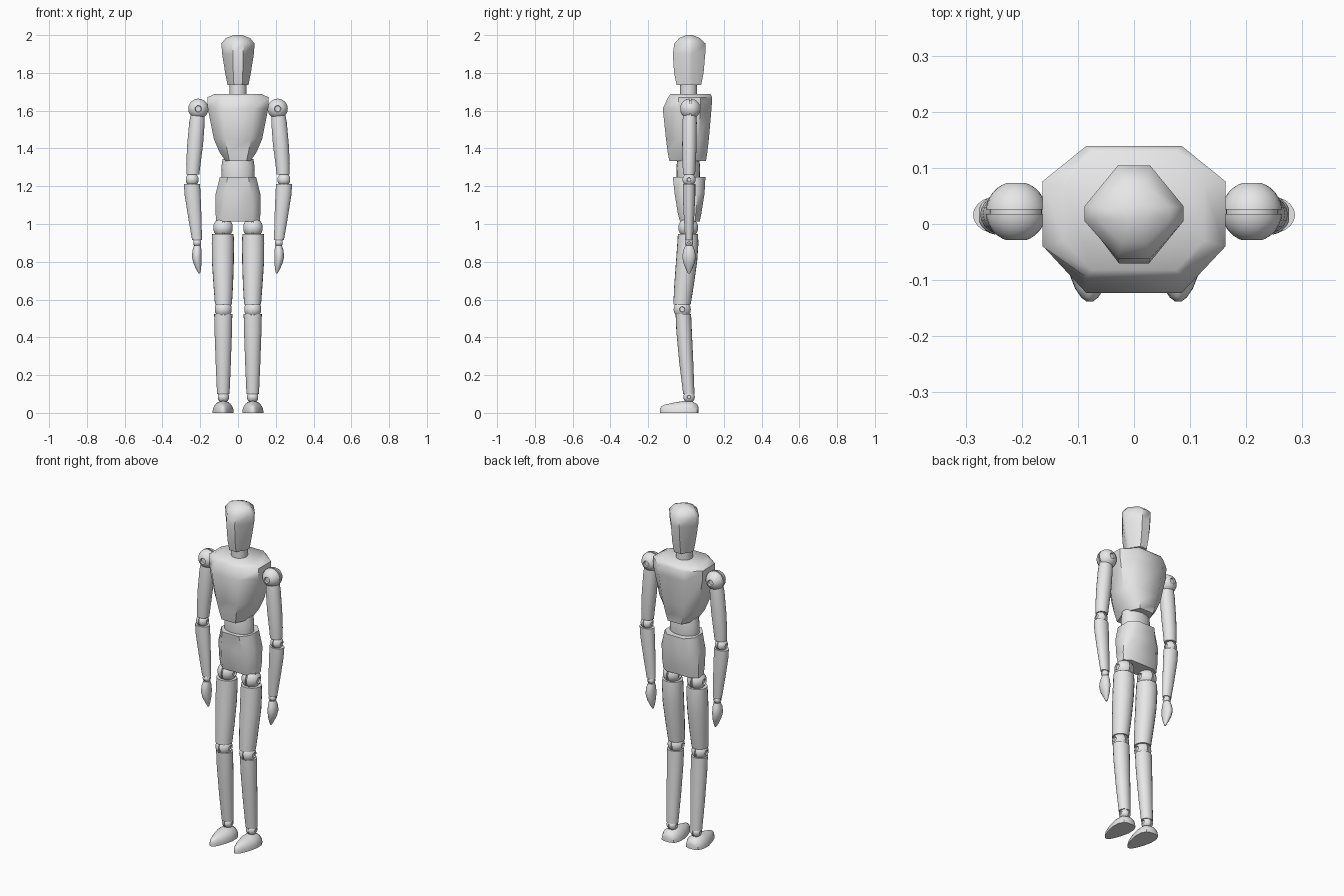
import bpy, bmesh, math
from mathutils import Vector

if "Cube" in bpy.data.objects:
    bpy.data.objects.remove(bpy.data.objects["Cube"])

grey = bpy.data.materials.new("plain grey")
grey.diffuse_color = (0.8, 0.8, 0.8, 1)
grey.use_nodes = True
grey.node_tree.nodes["Principled BSDF"].inputs["Base Color"].default_value = grey.diffuse_color


def finish(name, bm, angle):
    bmesh.ops.recalc_face_normals(bm, faces=bm.faces)
    mesh = bpy.data.meshes.new(name)
    bm.to_mesh(mesh)
    bm.free()
    ob = bpy.data.objects.new(name, mesh)
    bpy.context.collection.objects.link(ob)
    mesh.materials.append(grey)
    bpy.ops.object.select_all(action='DESELECT')
    bpy.context.view_layer.objects.active = ob
    ob.select_set(True)
    bpy.ops.object.shade_smooth_by_angle(angle=math.radians(angle))
    return ob


def loft(name, rings, angle=40):
    """Skin a stack of point rings and cap both ends."""
    bm = bmesh.new()
    rows = [[bm.verts.new(p) for p in ring] for ring in rings]
    n = len(rows[0])
    for a, b in zip(rows, rows[1:]):
        for i in range(n):
            j = (i + 1) % n
            bm.faces.new((a[i], a[j], b[j], b[i]))
    bm.faces.new(rows[0])
    bm.faces.new(rows[-1])
    return finish(name, bm, angle)


def octagon(z, side, corner, y0, y1, ya, yb):
    return [(corner, y0, z), (side, ya, z), (side, yb, z), (corner, y1, z),
            (-corner, y1, z), (-side, yb, z), (-side, ya, z), (-corner, y0, z)]


def oval(z, cx, cy, rx, ry, n=20):
    return [(cx + rx * math.cos(math.tau * i / n), cy + ry * math.sin(math.tau * i / n), z)
            for i in range(n)]


def split_ball(name, center, r, axis, gap=0.004):
    """Ball joint: two caps with recessed pin ends, around a thin tongue."""
    bm = bmesh.new()
    for s in (-1, 1):
        part = bmesh.new()
        bmesh.ops.create_uvsphere(part, u_segments=24, v_segments=14, radius=r)
        for h, d in ((gap, -1), (r * 0.94, 1)):
            res = bmesh.ops.bisect_plane(part, geom=part.verts[:] + part.edges[:] + part.faces[:],
                                         plane_co=(0, 0, h), plane_no=(0, 0, d), clear_outer=True)
            edges = [e for e in res['geom_cut'] if isinstance(e, bmesh.types.BMEdge)]
            cap = bmesh.ops.contextual_create(part, geom=edges)['faces']
        bmesh.ops.recalc_face_normals(part, faces=part.faces)
        bmesh.ops.inset_region(part, faces=cap, thickness=r * 0.05, depth=0)
        for v in {v for f in cap for v in f.verts}:
            v.co.z -= r * 0.15
        for v in part.verts:
            v.co.z *= s
        tmp = bpy.data.meshes.new("half")
        part.to_mesh(tmp)
        part.free()
        bm.from_mesh(tmp)
        bpy.data.meshes.remove(tmp)
    bmesh.ops.create_cone(bm, cap_ends=True, segments=24, radius1=r * 0.86,
                          radius2=r * 0.86, depth=gap * 2)
    q = Vector((0, 0, 1)).rotation_difference(Vector(axis))
    for v in bm.verts:
        v.co = q @ v.co + Vector(center)
    return finish(name, bm, 35)


# head, neck and trunk
loft("head", [octagon(*r) for r in (
    (1.735, .055, .022, -.050, .080, .005, .030),
    (1.80, .068, .025, -.063, .093, .005, .030),
    (1.90, .084, .027, -.070, .102, .005, .032),
    (1.955, .088, .029, -.062, .104, .005, .032),
    (1.985, .064, .022, -.035, .072, .008, .030),
    (2.00, .022, .010, .003, .035, .012, .026))], 50)
loft("neck", [oval(z, 0, .014, .045, .045) for z in (1.66, 1.745)])
loft("chest", [octagon(*r) for r in (
    (1.333, .066, .045, -.088, .106, -.030, .055),
    (1.38, .098, .055, -.097, .113, -.035, .060),
    (1.45, .128, .068, -.106, .121, -.038, .066),
    (1.61, .160, .085, -.123, .135, -.042, .076),
    (1.67, .163, .085, -.095, .139, -.040, .076),
    (1.688, .125, .075, -.082, .130, -.030, .070))], 48)
loft("waist", [oval(z, 0, .012, rx, ry) for z, rx, ry in (
    (1.20, .078, .056), (1.25, .087, .062), (1.30, .088, .063), (1.345, .082, .058))])
loft("pelvis", [octagon(*r) for r in (
    (1.013, .115, .075, -.032, .073, .000, .048),
    (1.06, .119, .078, -.044, .082, -.005, .052),
    (1.16, .118, .070, -.060, .098, -.015, .060),
    (1.25, .096, .055, -.070, .103, -.020, .060))], 48)

for side, s in (("right", -1), ("left", 1)):
    def limb(part, rings):
        loft(f"{side}_{part}", [oval(z, s * cx, cy, rx, ry) for z, cx, cy, rx, ry in rings])

    def joint(part, x, y, z, r, axis=(1, 0, 0)):
        split_ball(f"{side}_{part}", (s * x, y, z), r, axis)

    # arm
    joint("shoulder", .21, .022, 1.61, .054, (0, 1, 0))
    limb("upper_arm", ((1.585, .214, .020, .036, .034), (1.54, .217, .019, .041, .038),
                       (1.42, .227, .018, .042, .038), (1.32, .236, .017, .038, .035),
                       (1.262, .239, .016, .034, .032)))
    joint("elbow", .243, .016, 1.235, .035)
    limb("forearm", ((1.212, .244, .016, .043, .033), (1.15, .240, .016, .042, .033),
                     (1.03, .228, .016, .035, .027), (.915, .217, .016, .026, .020)))
    joint("wrist", .216, .016, .902, .022)
    limb("hand", ((.885, .215, .016, .018, .020), (.86, .217, .016, .024, .031),
                  (.825, .218, .016, .026, .036), (.79, .214, .016, .021, .029),
                  (.755, .208, .016, .011, .014), (.738, .205, .016, .004, .005)))

    # leg
    joint("hip", .079, .012, .980, .053)
    limb("thigh", ((.946, .080, .010, .057, .053), (.90, .080, .010, .059, .056),
                   (.80, .080, .003, .058, .056), (.68, .078, -.010, .052, .052),
                   (.575, .077, -.021, .045, .046)))
    joint("knee", .078, -.020, .548, .046)
    limb("shin", ((.523, .078, -.014, .048, .041), (.43, .078, -.010, .046, .041),
                  (.26, .078, .002, .040, .037), (.10, .078, .015, .033, .030)))
    joint("ankle", .078, .016, .084, .031)

    # foot: flat sole with a domed top running to a narrow toe
    foot = []
    for y, w, h in ((.067, .018, .030), (.058, .040, .047), (.028, .055, .064),
                    (-.02, .056, .062), (-.07, .044, .053), (-.115, .026, .043),
                    (-.131, .015, .034), (-.138, .006, .022)):
        foot.append([(s * .079 + w * math.cos(math.pi * i / 12), y,
                      h * math.sin(math.pi * i / 12) ** .85 if 0 < i < 12 else 0)
                     for i in range(13)])
    loft(f"{side}_foot", foot)
